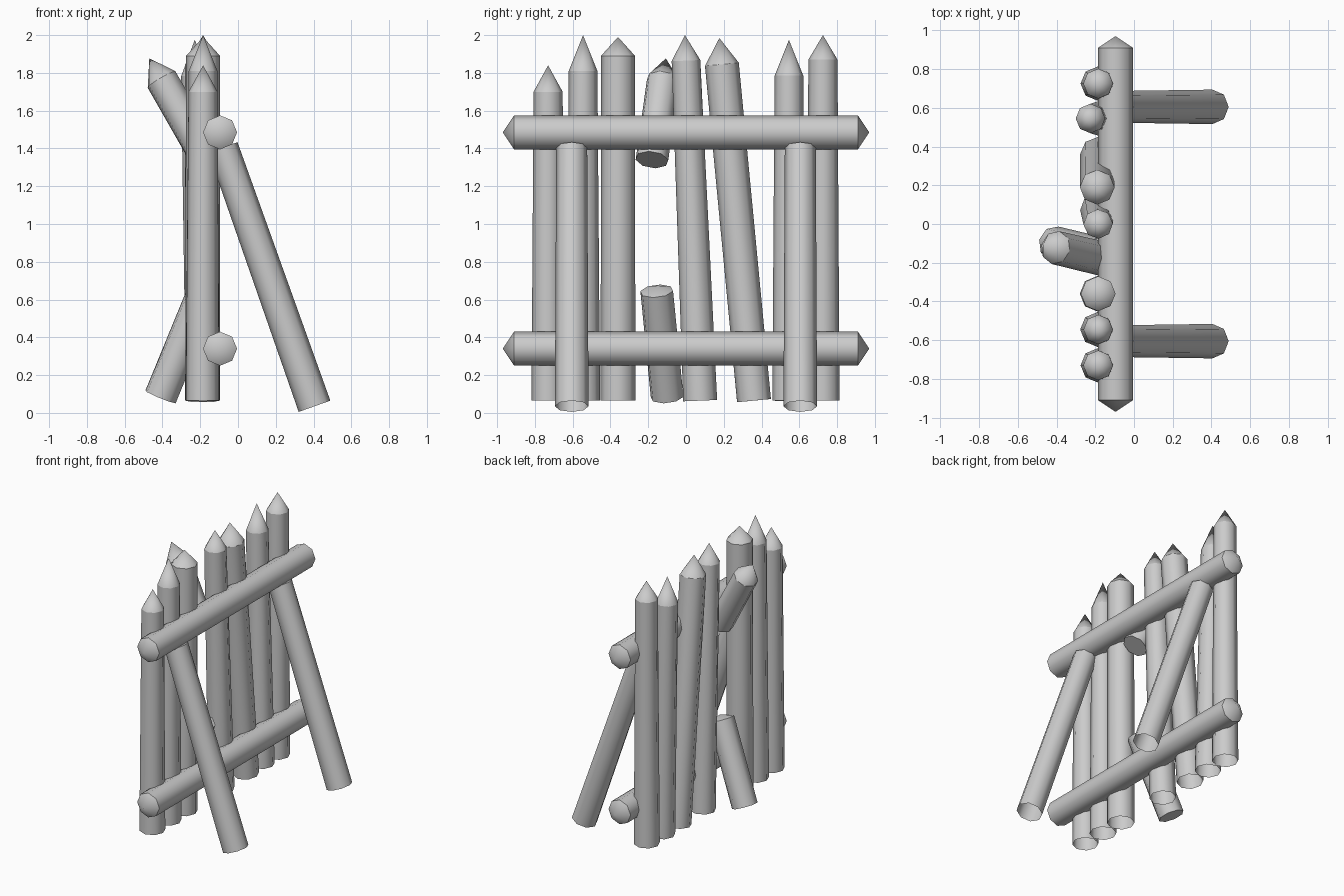
import bpy
import bmesh
from math import cos, sin, pi
from mathutils import Vector

SIDES = 8

cube = bpy.data.objects.get("Cube")
if cube:
    bpy.data.objects.remove(cube)

wood = bpy.data.materials.new("pale_grey_wood")
wood.use_nodes = True
GREY = (0.6, 0.6, 0.6, 1)
wood.diffuse_color = GREY
wood.node_tree.nodes["Principled BSDF"].inputs["Base Color"].default_value = GREY


def log(name, start, end, r_start, r_end, tip=0.0, tail=None):
    """Eight-sided log: tip is the cone height at the end (0 is flat);
    tail is the cone height at the start (None leaves it open)."""
    start, end = Vector(start), Vector(end)
    axis = (end - start).normalized()
    turn = axis.to_track_quat('Z', 'Y')
    bm = bmesh.new()

    def ring(centre, radius):
        angles = [2 * pi * i / SIDES for i in range(SIDES)]
        return [bm.verts.new(centre + turn @ Vector((radius * cos(a), radius * sin(a), 0)))
                for a in angles]

    low, high = ring(start, r_start), ring(end, r_end)
    for i in range(SIDES):
        j = (i + 1) % SIDES
        bm.faces.new((low[i], low[j], high[j], high[i]))

    def close(rim, point):
        apex = bm.verts.new(point)
        for i in range(SIDES):
            bm.faces.new((rim[i], rim[(i + 1) % SIDES], apex))
        # Crisp shoulder between the shaft and the point
        for i in range(SIDES):
            bm.edges.get((rim[i], rim[(i + 1) % SIDES])).smooth = False

    close(high, end + axis * tip)
    if tail is not None:
        close(low, start - axis * tail)
    for face in bm.faces:
        face.smooth = True
    bmesh.ops.recalc_face_normals(bm, faces=bm.faces)
    mesh = bpy.data.meshes.new(name)
    bm.to_mesh(mesh)
    bm.free()
    mesh.materials.append(wood)
    obj = bpy.data.objects.new(name, mesh)
    bpy.context.collection.objects.link(obj)
    return obj


# Sharpened stakes: foot y, top y, top x, shoulder z, point height, foot and top radius
STAKES = [
    (-0.73, -0.73, -0.185, 1.70, 0.14, 0.088, 0.077),
    (-0.545, -0.545, -0.185, 1.81, 0.19, 0.090, 0.076),
    (-0.36, -0.36, -0.185, 1.89, 0.10, 0.092, 0.090),
    (0.075, 0.00, -0.185, 1.865, 0.135, 0.090, 0.076),
    (0.36, 0.19, -0.19, 1.845, 0.14, 0.090, 0.090),
    (0.545, 0.545, -0.225, 1.785, 0.19, 0.088, 0.076),
    (0.725, 0.725, -0.185, 1.87, 0.13, 0.088, 0.077),
]
for n, (foot, top, x, z, point, r0, r1) in enumerate(STAKES, 1):
    log(f"stake_{n}", (-0.188, foot, 0.065), (x, top, z), r0, r1, point)

# Horizontal rails, pointed at both ends
for name, z in (("lower_rail", 0.34), ("upper_rail", 1.485)):
    log(name, (-0.095, -0.91, z), (-0.095, 0.91, z), 0.09, 0.09, 0.06, 0.06)

# Slanted props leaning on the upper rail
for name, y in (("right_prop", -0.605), ("left_prop", 0.605)):
    log(name, (0.405, y, 0.035), (-0.08, y, 1.406), 0.089, 0.082)

# Snapped stake: stump and broken upper half
log("broken_stake_stump", (-0.41, -0.1, 0.085), (-0.18, -0.155, 0.645),
    0.089, 0.089, 0.03, 0.0)
log("broken_stake_top", (-0.16, -0.18, 1.34), (-0.405, -0.122, 1.765),
    0.089, 0.087, 0.13, 0.0)
